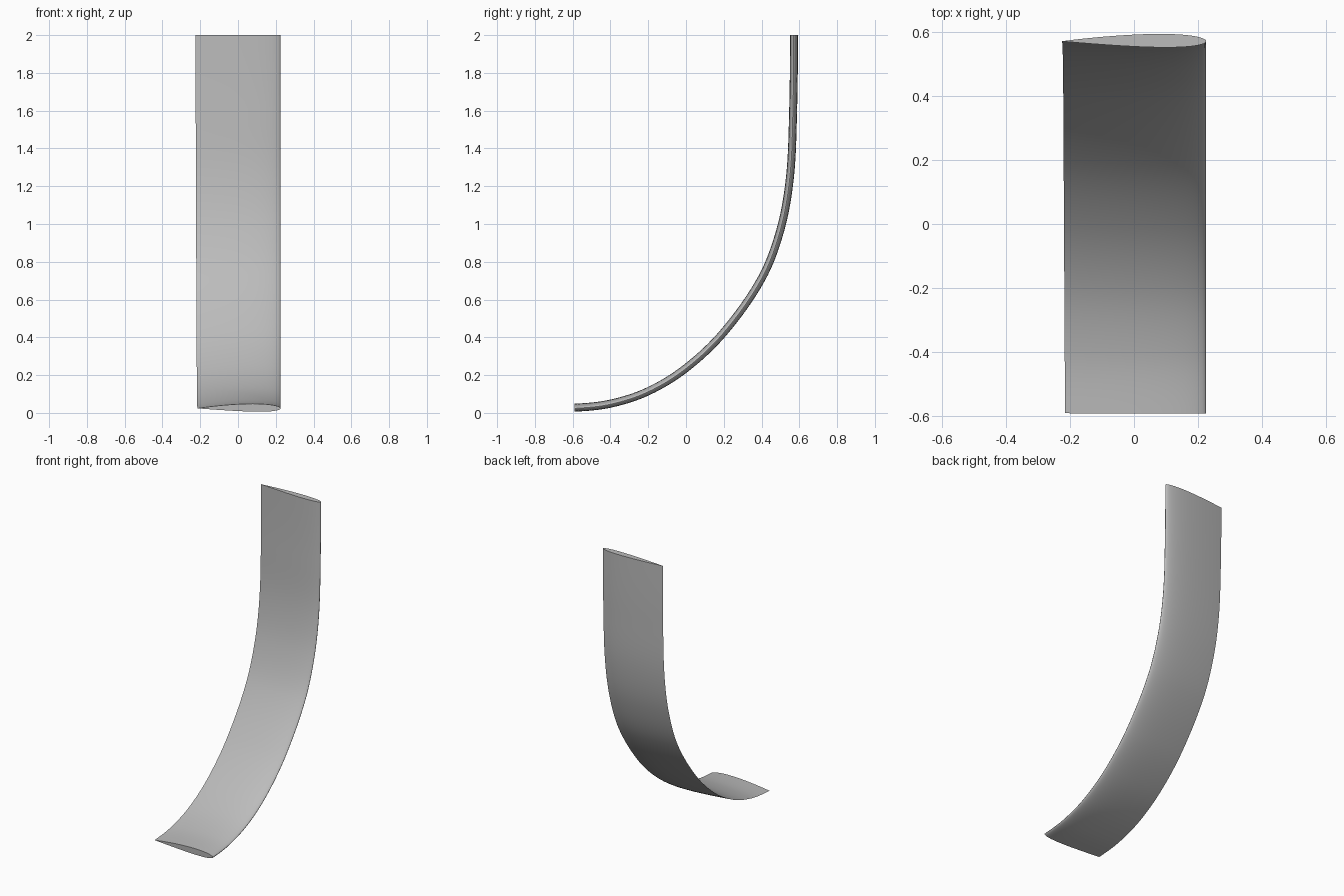
import bpy, bmesh, math
from mathutils import Vector
from mathutils.geometry import interpolate_bezier

cube = bpy.data.objects.get("Cube")
if cube:
    bpy.data.objects.remove(cube)

# Single grey material
grey = bpy.data.materials.new("light grey")
grey.use_nodes = True
colour = (0.5, 0.5, 0.5, 1)
grey.diffuse_color = colour
grey.node_tree.nodes["Principled BSDF"].inputs["Base Color"].default_value = colour

# Centreline knots (y, z) from the low front end to the upright tip
KNOTS = [(-0.59, 0.024), (-0.4, 0.046), (-0.2, 0.112), (0, 0.235), (0.2, 0.425),
         (0.4, 0.71), (0.5, 0.97), (0.55, 1.25), (0.566, 1.6), (0.57, 2.0)]
knots = [Vector((0, y, z)) for y, z in KNOTS]


def tangent(i):
    a, b = knots[max(i - 1, 0)], knots[min(i + 1, len(knots) - 1)]
    if i == 0:
        return Vector((0, 1, 0.06)).normalized()
    if i == len(knots) - 1:
        return Vector((0, 0, 1))
    return (b - a).normalized()


path = []
for i in range(len(knots) - 1):
    a, b = knots[i], knots[i + 1]
    reach = (b - a).length / 3
    path += interpolate_bezier(a, a + tangent(i) * reach, b - tangent(i + 1) * reach, b, 9)[:-1]
path.append(knots[-1])


def foil(camber, chord, thick=0.021, n=28):
    """Wing section: round nose at +x, sharp tail at -x, as (x, offset) pairs."""
    def half(u):
        return thick * (2.969 * math.sqrt(u) - 1.26 * u - 3.516 * u**2
                        + 2.843 * u**3 - 1.036 * u**4)
    us = [(1 - math.cos(math.pi * k / n)) / 2 for k in range(n + 1)]
    top = [(u, camber * 4 * u * (1 - u) + half(u)) for u in reversed(us)]
    low = [(u, camber * 4 * u * (1 - u) - half(u)) for u in us[1:-1]]
    return [(0.225 - chord * u, v) for u, v in top + low]


# Sweep the section along the path; the bulge eases from one side to the other
bm = bmesh.new()
rings = []
last = len(path) - 1
for i, p in enumerate(path):
    t = i / last
    if i == 0:
        d = Vector((0, 1, 0.06)).normalized()
    elif i == last:
        d = Vector((0, 0, 1))
    else:
        d = (path[i + 1] - path[i - 1]).normalized()
    side = Vector((0, -d.z, d.y))
    section = foil(0.004 - 0.006 * t, 0.44 + 0.01 * t)
    rings.append([bm.verts.new(p + side * v + Vector((x, 0, 0))) for x, v in section])
for r, s in zip(rings, rings[1:]):
    for k in range(len(r)):
        j = (k + 1) % len(r)
        bm.faces.new((r[k], r[j], s[j], s[k]))
bm.faces.new(rings[0])
bm.faces.new(rings[-1])
bmesh.ops.recalc_face_normals(bm, faces=bm.faces)
mesh = bpy.data.meshes.new("curved_blade")
bm.to_mesh(mesh)
bm.free()
mesh.materials.append(grey)
blade = bpy.data.objects.new("curved_blade", mesh)
bpy.context.collection.objects.link(blade)
bpy.context.view_layer.objects.active = blade
blade.select_set(True)
bpy.ops.object.shade_smooth_by_angle(angle=math.radians(35))
